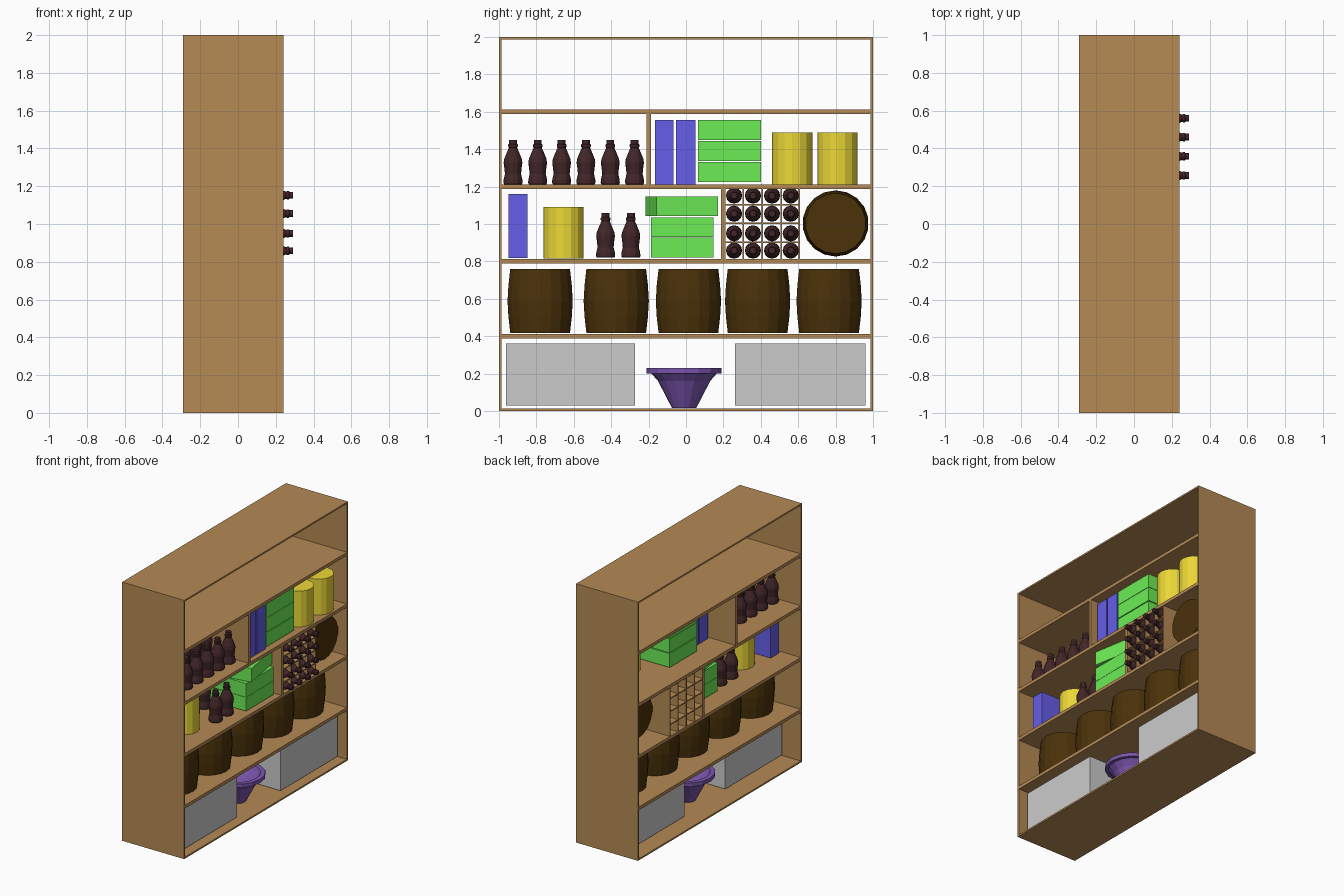
import bpy, bmesh, math
from mathutils import Matrix

if "Cube" in bpy.data.objects:
    bpy.data.objects.remove(bpy.data.objects["Cube"])


def material(name, r, g, b):
    m = bpy.data.materials.new(name)
    m.diffuse_color = [(c / 255) ** 2.2 for c in (r, g, b)] + [1]
    m.use_nodes = True
    m.node_tree.nodes["Principled BSDF"].inputs["Base Color"].default_value = m.diffuse_color
    return m


WOOD = material("wood", 180, 137, 85)
BARREL = material("dark_oak", 76, 53, 18)
GLASS = material("dark_glass", 68, 42, 45)
BLUE = material("blue", 102, 94, 232)
GREEN = material("green", 108, 236, 86)
YELLOW = material("yellow", 235, 215, 58)
PURPLE = material("purple", 122, 86, 172)


def finish(bm, name, mat, matrix):
    bmesh.ops.recalc_face_normals(bm, faces=bm.faces)
    me = bpy.data.meshes.new(name)
    bm.to_mesh(me)
    bm.free()
    ob = bpy.data.objects.new(name, me)
    bpy.context.collection.objects.link(ob)
    ob.matrix_world = matrix
    if mat:
        me.materials.append(mat)
    return ob


def box(name, x, y, z, mat=None, turn=0):
    """Box from (min, max) ranges, optionally turned about z."""
    bm = bmesh.new()
    bmesh.ops.create_cube(bm, size=1)
    bmesh.ops.scale(bm, verts=bm.verts, vec=(x[1] - x[0], y[1] - y[0], z[1] - z[0]))
    m = Matrix.Translation([sum(r) / 2 for r in (x, y, z)])
    return finish(bm, name, mat, m @ Matrix.Rotation(math.radians(turn), 4, 'Z'))


def lathe(name, profile, loc, mat, sides=16, lying=False, scale=1):
    """Closed turned shape from (radius, height) points, capped at both ends."""
    bm = bmesh.new()
    rings = []
    for r, h in profile:
        rings.append([bm.verts.new((r * math.cos(a), r * math.sin(a), h))
                      for a in (2 * math.pi * i / sides for i in range(sides))])
    for lo, hi in zip(rings, rings[1:]):
        for i in range(sides):
            j = (i + 1) % sides
            bm.faces.new((lo[i], lo[j], hi[j], hi[i]))
    bm.faces.new(rings[0])
    bm.faces.new(rings[-1])
    m = Matrix.Translation(loc)
    if lying:
        m = m @ Matrix.Rotation(math.pi / 2, 4, 'Y')
    return finish(bm, name, mat, m @ Matrix.Scale(scale, 4))


T = 0.0125
DEPTH = (-0.29, 0.24)

# Cabinet: sides, top, bottom, shelves and dividers (open front and back)
box("side_left", DEPTH, (-1, -1 + T), (0, 2), WOOD)
box("side_right", DEPTH, (1 - T, 1), (0, 2), WOOD)
inner = (-1 + T, 1 - T)
box("bottom_board", DEPTH, inner, (0, T), WOOD)
box("top_board", DEPTH, inner, (2 - T, 2), WOOD)
for i in range(1, 5):
    box("shelf", DEPTH, inner, (0.4 * i - T, 0.4 * i + T), WOOD)
box("upper_divider", DEPTH, (-0.2 - T, -0.2 + T), (1.2 + T, 1.6 - T), WOOD)
box("lower_divider", DEPTH, (0.2 - T, 0.2 + T), (0.8 + T, 1.2 - T), WOOD)

# Bottle rack lattice
for y in (0.307, 0.408, 0.509, 0.606):
    box("rack_upright", DEPTH, (y - 0.004, y + 0.004), (0.8 + T, 1.2 - T), WOOD)
for z in (0.902, 1.003, 1.103):
    box("rack_slat", DEPTH, (0.2 + T, 0.606), (z - 0.004, z + 0.004), WOOD)

# Bottles, standing in two rows and lying in the rack
bottle = [(0.047, 0), (0.051, 0.008), (0.05, 0.025), (0.043, 0.055), (0.046, 0.085),
          (0.05, 0.115), (0.047, 0.135), (0.033, 0.17), (0.022, 0.195),
          (0.026, 0.202), (0.026, 0.212), (0.021, 0.216), (0.021, 0.237)]
for x in (-0.085, 0.11):
    for y in (-0.925, -0.793, -0.665, -0.535, -0.405, -0.275):
        lathe("bottle", bottle, (x, y, 1.2 + T), GLASS, 12)
    for y in (-0.43, -0.295):
        lathe("bottle", bottle, (x, y, 0.8 + T + 0.008), GLASS, 12)
for y in (0.257, 0.358, 0.46, 0.56):
    for z in (0.858, 0.95, 1.055, 1.152):
        lathe("rack_bottle", bottle, (0.29 - 0.237 * 0.85, y, z), GLASS, 12, True, 0.85)

# Barrels, five standing and one lying
barrel = [(0.162, 0), (0.172, 0.085), (0.177, 0.17), (0.172, 0.255), (0.162, 0.342)]
for y in (-0.78, -0.373, 0.013, 0.383, 0.765):
    lathe("barrel", barrel, (0, y, 0.418), BARREL, 18)
lathe("lying_barrel", barrel, (-0.16, 0.8, 1.003), BARREL, 18, True)

# Yellow canisters
for x, y, z in ((0.12, 0.567, 1.2125), (0.12, 0.81, 1.2125), (0, -0.655, 0.815)):
    lathe("canister", [(0.108, 0), (0.108, 0.277)], (x, y, z), YELLOW)

# Blue upright boxes
box("blue_box", (-0.07, 0.2), (-0.167, -0.066), (1.2125, 1.555), BLUE)
box("blue_box", (-0.07, 0.2), (-0.053, 0.05), (1.2125, 1.555), BLUE)
box("blue_box", (-0.13, 0.14), (-0.95, -0.848), (0.818, 1.16), BLUE)

# Green stacked boxes, the top lower one turned
for z in (1.2245, 1.338, 1.448):
    box("green_box", (-0.14, 0.2), (0.063, 0.4), (z, z + 0.107), GREEN)
for z in (0.822, 0.93):
    box("green_box", (-0.14, 0.2), (-0.187, 0.148), (z, z + 0.106), GREEN)
box("turned_green_box", (-0.14, 0.2), (-0.19, 0.145), (1.042, 1.148), GREEN, 10)

# Grey crates
box("crate", (-0.145, 0.18), (-0.963, -0.272), (0.03, 0.362))
box("crate", (-0.17, 0.18), (0.263, 0.96), (0.03, 0.362))

# Purple bowl with a hollow inside
bowl = [(0.065, 0), (0.14, 0.145), (0.175, 0.185), (0.2, 0.185), (0.2, 0.213),
        (0.165, 0.213), (0.15, 0.185), (0.12, 0.145), (0.05, 0.03)]
lathe("bowl", bowl, (0, -0.01, 0.016), PURPLE)
